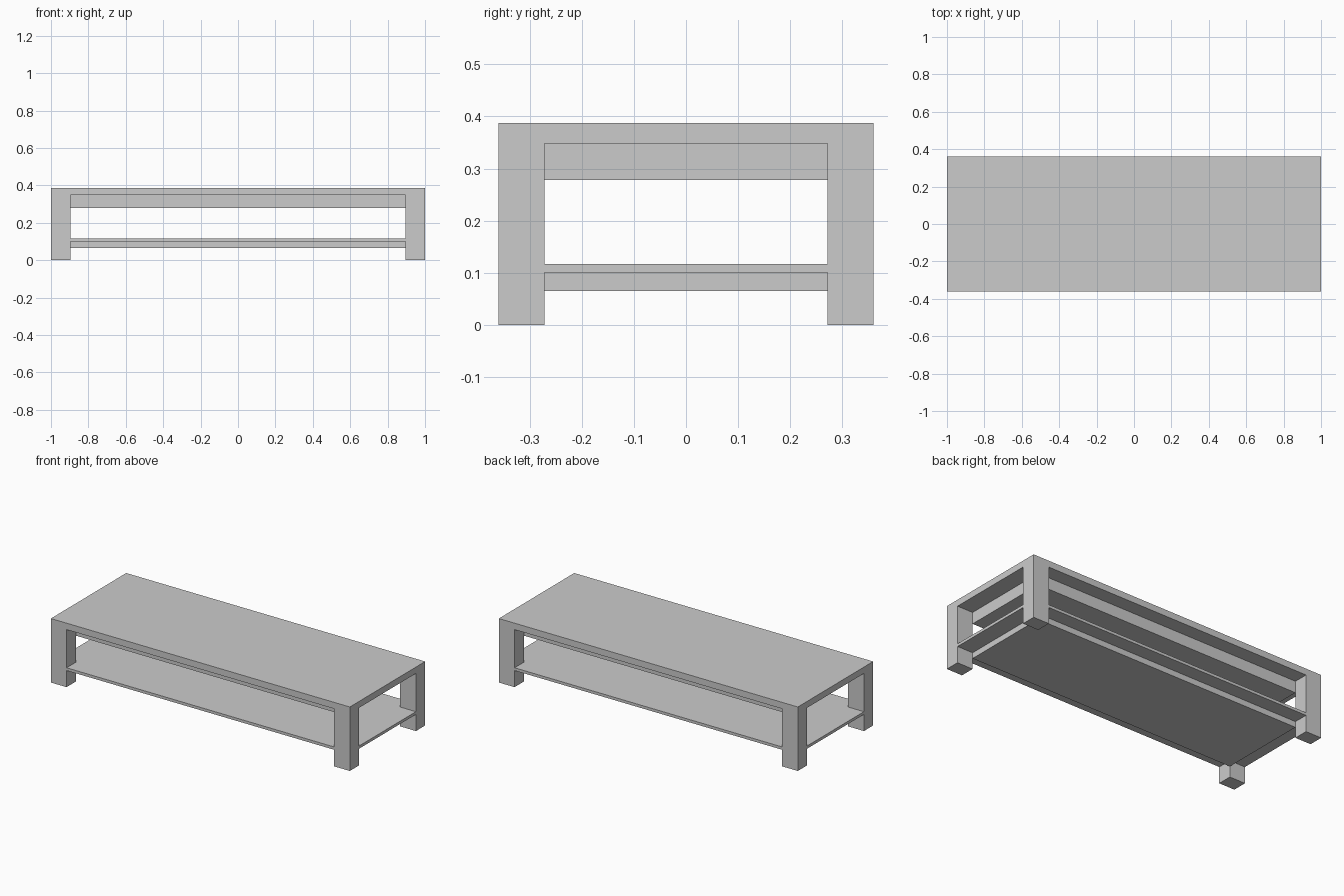
import bpy, bmesh
from mathutils import Vector

if "Cube" in bpy.data.objects:
    bpy.data.objects.remove(bpy.data.objects["Cube"])

# Overall half sizes, and the leg footprint
HX, HY = 1.0, 0.36
LEG_X, LEG_Y = 0.105, 0.088
Z_LEG_TOP, Z_TOP = 0.348, 0.387


def box(name, lo, hi):
    """Axis-aligned box between two opposite corners."""
    lo, hi = Vector(lo), Vector(hi)
    bm = bmesh.new()
    bmesh.ops.create_cube(bm, size=1.0)
    bmesh.ops.scale(bm, vec=hi - lo, verts=bm.verts)
    bmesh.ops.translate(bm, vec=(lo + hi) / 2, verts=bm.verts)
    mesh = bpy.data.meshes.new(name)
    bm.to_mesh(mesh)
    bm.free()
    obj = bpy.data.objects.new(name, mesh)
    bpy.context.collection.objects.link(obj)
    return obj


def slab(name, hx, hy, z0, z1):
    """Box centred on the table."""
    return box(name, (-hx, -hy, z0), (hx, hy, z1))


# Table top and the recessed drawer-height box beneath it
slab("table_top", HX, HY, Z_LEG_TOP, Z_TOP)
slab("upper_apron", HX - LEG_X, HY - LEG_Y, 0.278, Z_LEG_TOP)

# Lower shelf (hair inside the leg faces) and its recessed support
slab("shelf", HX - 0.0005, HY - 0.0005, 0.10, 0.117)
slab("shelf_support", HX - LEG_X, HY - LEG_Y, 0.065, 0.10)

# Four corner legs
for side, sx in (("left", -1), ("right", 1)):
    for end, sy in (("front", -1), ("back", 1)):
        xs = sorted((sx * HX, sx * (HX - LEG_X)))
        ys = sorted((sy * HY, sy * (HY - LEG_Y)))
        box(f"{end}_{side}_leg", (xs[0], ys[0], 0), (xs[1], ys[1], Z_LEG_TOP))
